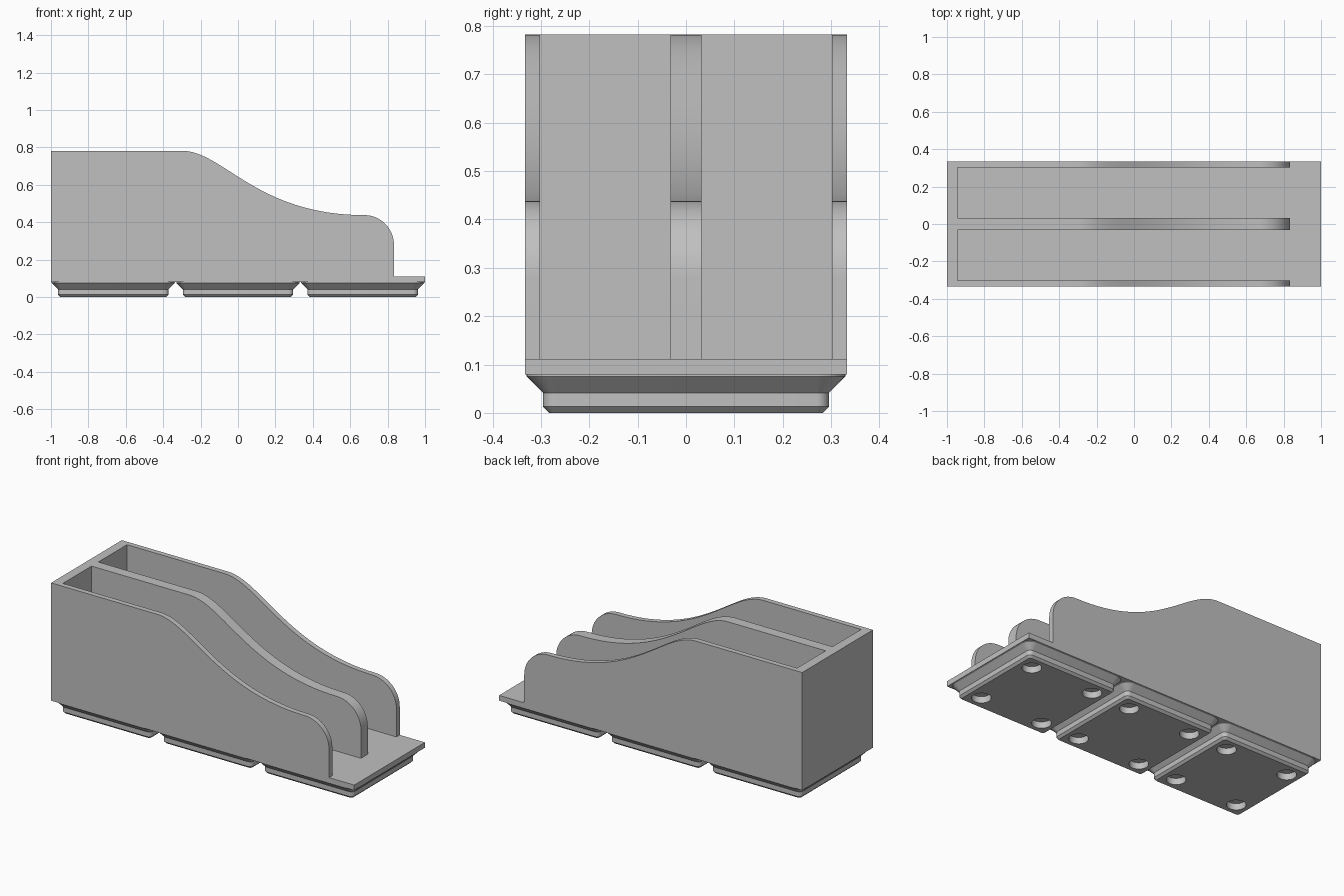
import bpy, bmesh, math

if "Cube" in bpy.data.objects:
    bpy.data.objects.remove(bpy.data.objects["Cube"])

grey = bpy.data.materials.new("light_grey")
grey.diffuse_color = (0.53, 0.53, 0.53, 1)
grey.use_nodes = True
grey.node_tree.nodes["Principled BSDF"].inputs["Base Color"].default_value = grey.diffuse_color


def make_object(name, bm):
    bmesh.ops.recalc_face_normals(bm, faces=bm.faces)
    mesh = bpy.data.meshes.new(name)
    bm.to_mesh(mesh)
    bm.free()
    ob = bpy.data.objects.new(name, mesh)
    bpy.context.collection.objects.link(ob)
    mesh.materials.append(grey)
    return ob


def loft(name, rings):
    """Skin a stack of equal-length closed rings and cap both ends."""
    bm = bmesh.new()
    loops = [[bm.verts.new(p) for p in ring] for ring in rings]
    n = len(loops[0])
    for a, b in zip(loops, loops[1:]):
        for i in range(n):
            j = (i + 1) % n
            bm.faces.new((a[i], a[j], b[j], b[i]))
    bm.faces.new(loops[0])
    bm.faces.new(loops[-1])
    return make_object(name, bm)


def cut(ob, cutters):
    for c in cutters:
        c.hide_render = True
        mod = ob.modifiers.new("cut", 'BOOLEAN')
        mod.operation, mod.solver, mod.object = 'DIFFERENCE', 'EXACT', c
        bpy.context.view_layer.objects.active = ob
        bpy.ops.object.modifier_apply(modifier=mod.name)
        bpy.data.objects.remove(c)


def smooth(ob):
    bpy.ops.object.select_all(action='DESELECT')
    ob.select_set(True)
    bpy.context.view_layer.objects.active = ob
    bpy.ops.object.shade_smooth_by_angle(angle=math.radians(25))


def box_rings(x0, x1, y0, y1, z0, z1):
    return [[(x0, y0, z), (x1, y0, z), (x1, y1, z), (x0, y1, z)] for z in (z0, z1)]


UNIT = 2 / 3            # one base cell
HALF = UNIT / 2
PLATE_Z, FLOOR_Z, TOP_Z, LOW_Z = 0.0794, 0.111, 0.782, 0.438
NOSE_X, NOSE_R = 0.834, 0.159

# Side profile: floor plate, rounded nose and sweeping top edge
profile = [(-1, PLATE_Z), (1, PLATE_Z), (1, FLOOR_Z), (NOSE_X, FLOOR_Z)]
for i in range(17):
    a = math.pi / 2 * i / 16
    profile.append((NOSE_X - NOSE_R + NOSE_R * math.cos(a),
                    LOW_Z - NOSE_R + NOSE_R * math.sin(a)))
sweep = [(NOSE_X - NOSE_R, LOW_Z), (0.1, LOW_Z), (-0.08, TOP_Z), (-0.3, TOP_Z)]
for i in range(1, 33):
    t = i / 32
    w = ((1 - t) ** 3, 3 * t * (1 - t) ** 2, 3 * t * t * (1 - t), t ** 3)
    profile.append(tuple(sum(k * p[c] for k, p in zip(w, sweep)) for c in (0, 1)))
profile.append((-1, TOP_Z))

# Holder body with two long slots open at the top and front end
body = loft("holder_body", [[(x, y, z) for x, z in profile] for y in (-HALF, HALF)])
cut(body, [loft("slot_cutter", box_rings(-0.944, 1.2, y0, y0 + 0.27, FLOOR_Z, 1))
           for y0 in (-0.302, 0.032)])
smooth(body)


def rounded_square(cx, half, r, z, steps=8):
    ring = []
    for q, (sx, sy) in enumerate(((1, 1), (-1, 1), (-1, -1), (1, -1))):
        for i in range(steps + 1):
            a = math.pi / 2 * (q + i / steps)
            ring.append((cx + sx * (half - r) + r * math.cos(a),
                         sy * (half - r) + r * math.sin(a), z))
    return ring


def circle(cx, cy, r, z, n=32):
    return [(cx + r * math.cos(2 * math.pi * i / n),
             cy + r * math.sin(2 * math.pi * i / n), z) for i in range(n)]


# Stepped feet: (half width, corner radius, height), each with four round holes
STEPS = ((0.2825, 0.0127, 0), (0.2952, 0.0254, 0.0127), (0.2952, 0.0254, 0.0413),
         (0.3294, 0.0595, 0.0754), (0.3294, 0.0595, PLATE_Z + 0.005))
for k, name in enumerate(("back_foot", "middle_foot", "front_foot")):
    cx = (k - 1) * UNIT
    foot = loft(name, [rounded_square(cx, *s) for s in STEPS])
    cut(foot, [loft("hole_cutter", [circle(cx + sx * 0.206, sy * 0.206, 0.0516, z)
                                    for z in (-0.02, 0.038)])
               for sx in (-1, 1) for sy in (-1, 1)])
    smooth(foot)
